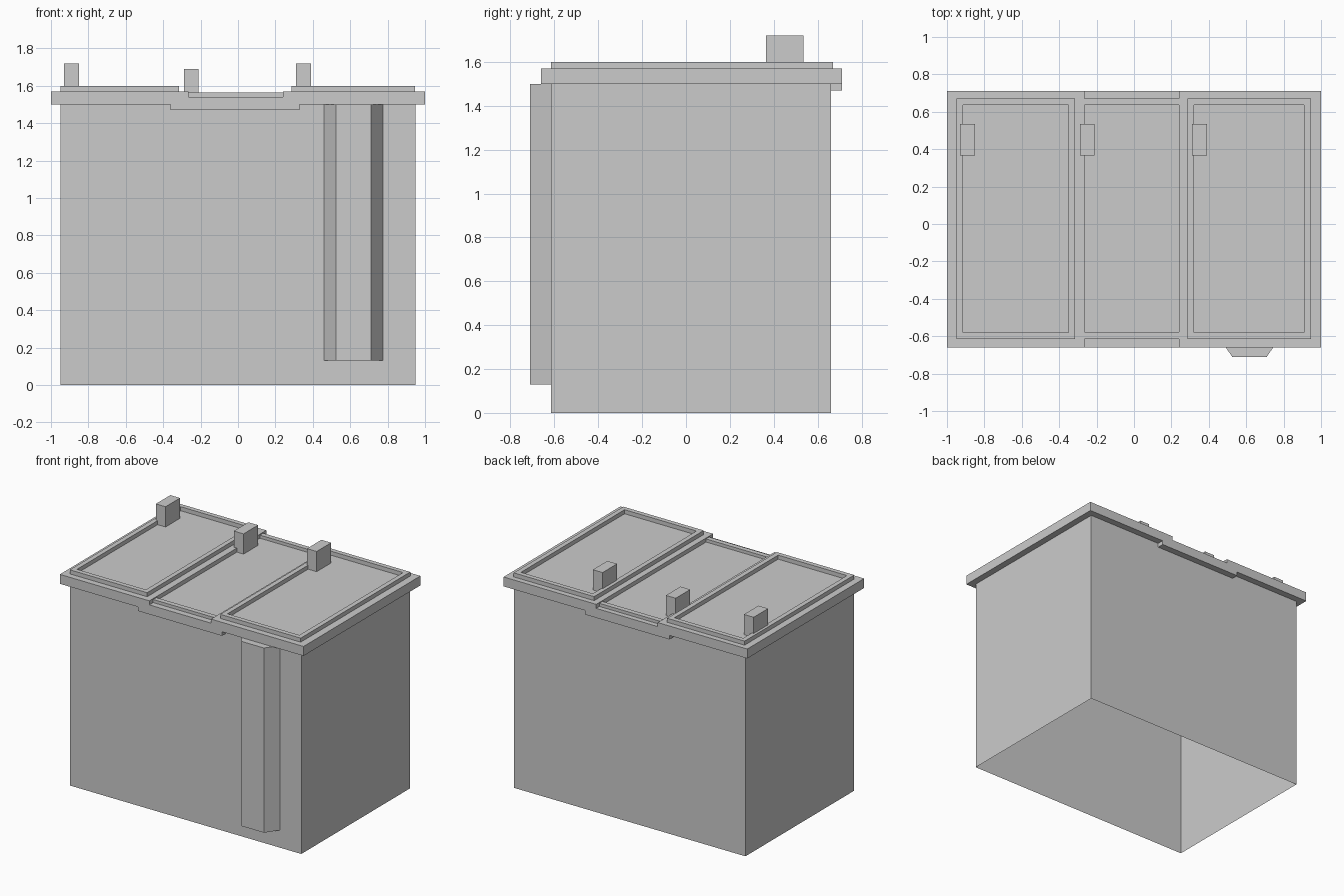
import bpy
import bmesh

cube = bpy.data.objects.get("Cube")
if cube:
    bpy.data.objects.remove(cube, do_unlink=True)

grey = bpy.data.materials.new("plain grey")
grey.use_nodes = True
colour = (0.6, 0.6, 0.6, 1)
grey.diffuse_color = colour
grey.node_tree.nodes["Principled BSDF"].inputs["Base Color"].default_value = colour


def finish(name, bm, recalc=True):
    if recalc:
        bmesh.ops.recalc_face_normals(bm, faces=bm.faces)
    mesh = bpy.data.meshes.new(name)
    bm.to_mesh(mesh)
    bm.free()
    mesh.materials.append(grey)
    obj = bpy.data.objects.new(name, mesh)
    bpy.context.collection.objects.link(obj)
    return obj


def prism(name, outline, vector, cap=True):
    """Extrude a closed outline along a vector."""
    bm = bmesh.new()
    face = bm.faces.new([bm.verts.new(p) for p in outline])
    out = bmesh.ops.extrude_face_region(bm, geom=[face], use_keep_orig=True)
    moved = [v for v in out["geom"] if isinstance(v, bmesh.types.BMVert)]
    bmesh.ops.translate(bm, verts=moved, vec=vector)
    bmesh.ops.recalc_face_normals(bm, faces=bm.faces)
    if not cap:
        bmesh.ops.delete(bm, geom=[face], context='FACES_ONLY')
    return finish(name, bm, recalc=cap)


def rectangle(x0, x1, y0, y1, z):
    return [(x0, y0, z), (x1, y0, z), (x1, y1, z), (x0, y1, z)]


def box(name, x0, x1, y0, y1, z0, z1, cap=True):
    return prism(name, rectangle(x0, x1, y0, y1, z0), (0, 0, z1 - z0), cap)


def frame(name, x0, x1, y0, y1, z0, z1, w):
    """Raised rectangular rim with an open middle."""
    bm = bmesh.new()
    rings = []
    for inset, z in ((0, z0), (0, z1), (w, z1), (w, z0)):
        rings.append([bm.verts.new(p) for p in
                      rectangle(x0 + inset, x1 - inset, y0 + inset, y1 - inset, z)])
    for a, b in zip(rings, rings[1:] + rings[:1]):
        for i in range(4):
            j = (i + 1) % 4
            bm.faces.new((a[i], a[j], b[j], b[i]))
    return finish(name, bm)


# Hollow body, open underneath
box("body", -0.95, 0.95, -0.615, 0.66, 0, 1.5, cap=False)

# Lid slab with a lowered middle section
lid_profile = [(-1, 1.5), (-0.36, 1.5), (-0.36, 1.47), (0.33, 1.47),
               (0.33, 1.5), (1, 1.5), (1, 1.57), (0.24, 1.57),
               (0.24, 1.54), (-0.265, 1.54), (-0.265, 1.57), (-1, 1.57)]
prism("lid", [(x, -0.66, z) for x, z in lid_profile], (0, 1.37, 0))

# Raised rims of the outer panels
for name, x0, x1 in (("right_rim", -0.95, -0.315), ("left_rim", 0.285, 0.945)):
    frame(name, x0, x1, -0.615, 0.67, 1.57, 1.6, 0.035)

# End bars of the middle panel
for name, y0 in (("middle_front_bar", -0.615), ("middle_back_bar", 0.635)):
    box(name, -0.265, 0.24, y0, y0 + 0.037, 1.54, 1.563)

# Small upright blocks on the lid
for name, x, z0, top in (("right_block", -0.93, 1.57, 1.72),
                         ("middle_block", -0.29, 1.54, 1.69),
                         ("left_block", 0.31, 1.57, 1.72)):
    box(name, x, x + 0.08, 0.365, 0.535, z0, top)

# Tapered duct on the front wall
prism("front_duct", [(0.46, -0.615, 0.13), (0.525, -0.71, 0.13),
                     (0.71, -0.71, 0.13), (0.775, -0.615, 0.13)], (0, 0, 1.37))
